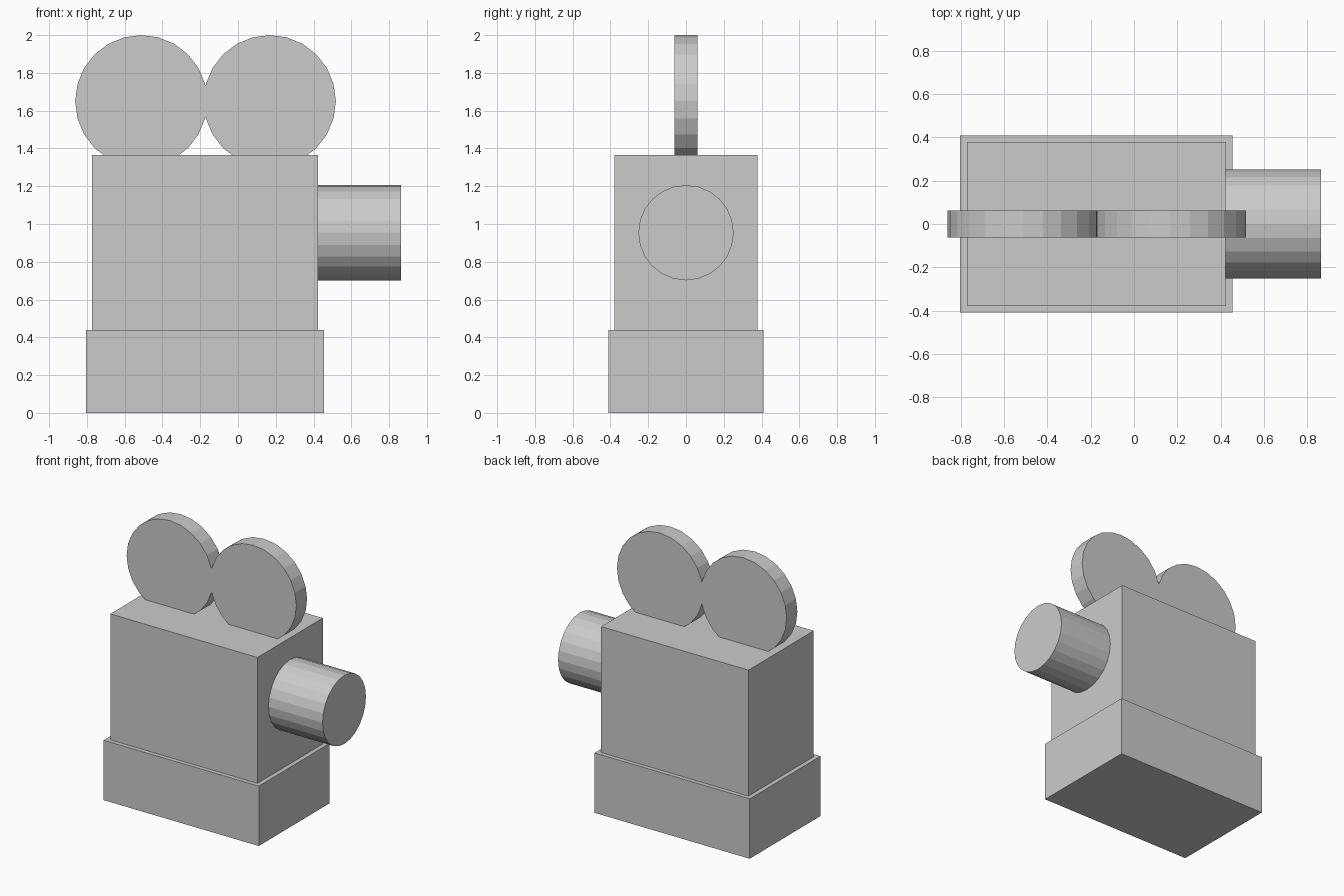
import bpy
from math import pi

cube = bpy.data.objects.get("Cube")
if cube:
    bpy.data.objects.remove(cube, do_unlink=True)

# Single flat colour
grey = bpy.data.materials.new("plain_grey")
grey.use_nodes = True
grey.diffuse_color = (0.6, 0.6, 0.6, 1)
grey.node_tree.nodes["Principled BSDF"].inputs["Base Color"].default_value = grey.diffuse_color


def finish(name):
    obj = bpy.context.object
    obj.name = obj.data.name = name
    bpy.ops.object.transform_apply(location=False, rotation=True, scale=True)
    obj.data.materials.append(grey)
    return obj


def box(name, x, y, z):
    """Box spanning the given (low, high) ranges."""
    spans = (x, y, z)
    bpy.ops.mesh.primitive_cube_add(size=1, location=[(a + b) / 2 for a, b in spans])
    bpy.context.object.scale = [b - a for a, b in spans]
    return finish(name)


def drum(name, radius, depth, centre, rotation):
    """Flat-sided cylinder with 24 sides."""
    bpy.ops.mesh.primitive_cylinder_add(vertices=24, radius=radius, depth=depth,
                                        location=centre, rotation=rotation)
    return finish(name)


# Stepped housing
box("base", (-0.805, 0.456), (-0.41, 0.41), (0, 0.44))
box("body", (-0.773, 0.424), (-0.379, 0.379), (0.44, 1.365))

# Lens barrel, seated slightly inside the body
drum("lens", 0.252, 0.463, (0.632, 0, 0.954), (0, pi / 2, 0))

# Pair of film reels, sunk into the top of the body
for name, x in (("right_reel", -0.512), ("left_reel", 0.168)):
    drum(name, 0.35, 0.124, (x, 0, 1.65), (pi / 2, 0, 0))
